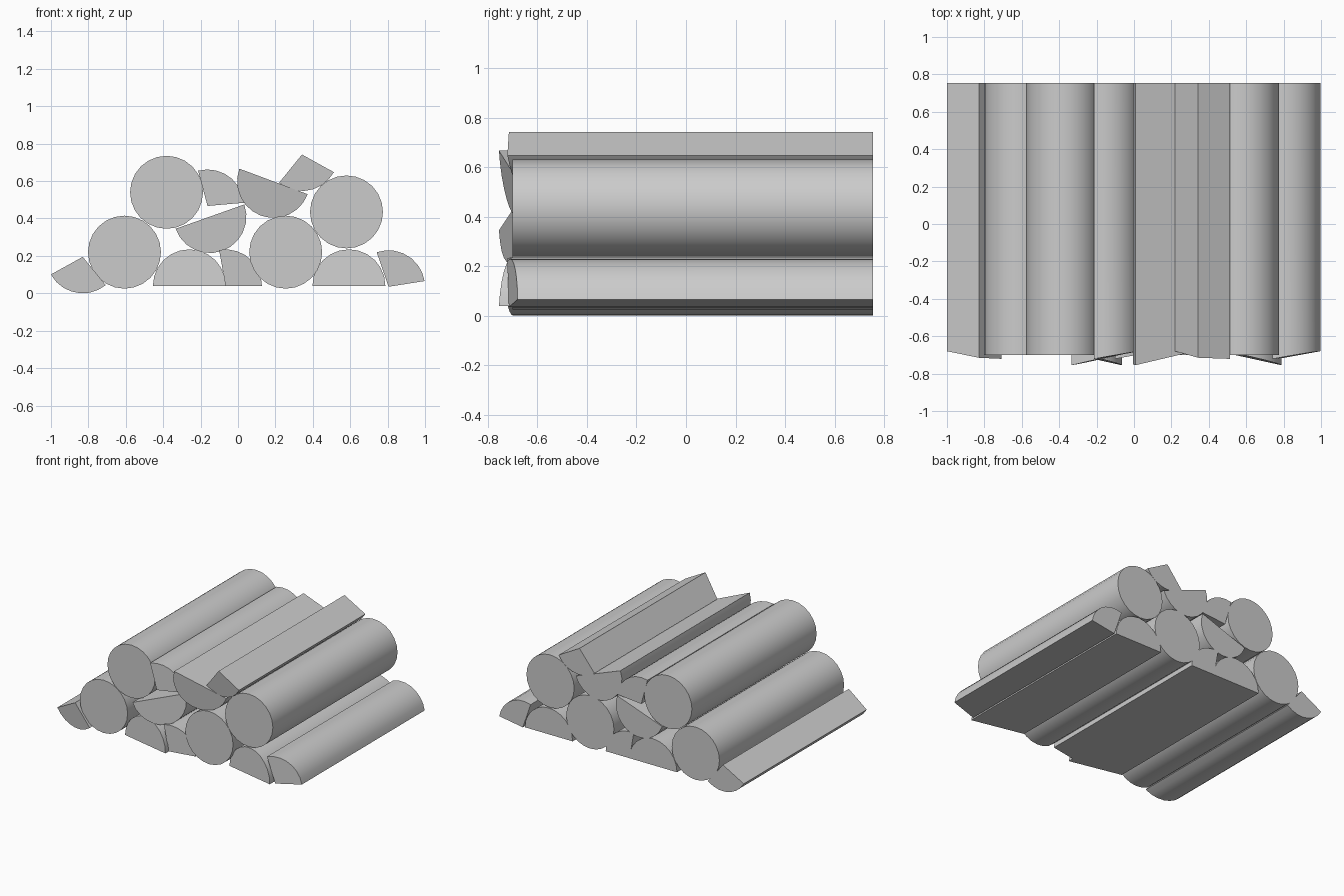
import bpy
import bmesh
from math import sin, cos, radians

cube = bpy.data.objects.get("Cube")
if cube:
    bpy.data.objects.remove(cube)

RADIUS = 0.195
BACK = 0.755

wood = bpy.data.materials.new("light grey")
wood.use_nodes = True
grey = (0.6, 0.6, 0.6, 1)
wood.diffuse_color = grey
wood.node_tree.nodes["Principled BSDF"].inputs["Base Color"].default_value = grey


def sector(sweep, steps, pointed):
    """Unit cross-section: an arc from angle 0, optionally with a centre corner."""
    points = [(cos(radians(sweep * i / steps)), sin(radians(sweep * i / steps)))
              for i in range(steps + 1)]
    return points + [(0, 0)] if pointed else points


# Cross-sections, and the sawn front of each as a plane: offset, u and v slope
KINDS = {
    "round_log": (sector(360, 24, False)[:-1], (-0.70, 0, 0)),
    "half_log": (sector(180, 12, False), (-0.712, -0.043, 0.01)),
    "split_wedge": (sector(100, 7, True), (-0.715, 0.035, 0.0)),
}


def add_log(kind, name, x, z, turn=0):
    profile, (offset, slope_u, slope_v) = KINDS[kind]
    c, s = cos(radians(turn)), sin(radians(turn))
    bm = bmesh.new()
    front, back = [], []
    for u, v in profile:
        px = x + RADIUS * (u * c - v * s)
        pz = z + RADIUS * (u * s + v * c)
        front.append(bm.verts.new((px, offset + slope_u * u + slope_v * v, pz)))
        back.append(bm.verts.new((px, BACK, pz)))
    bm.faces.new(front)
    bm.faces.new(back[::-1])
    for i in range(len(front)):
        j = (i + 1) % len(front)
        bm.faces.new((front[j], front[i], back[i], back[j]))
    bmesh.ops.recalc_face_normals(bm, faces=bm.faces[:])
    mesh = bpy.data.meshes.new(name)
    bm.to_mesh(mesh)
    bm.free()
    mesh.materials.append(wood)
    obj = bpy.data.objects.new(name, mesh)
    bpy.context.collection.objects.link(obj)
    obj.select_set(True)
    bpy.context.view_layer.objects.active = obj


bpy.ops.object.select_all(action="DESELECT")

# Whole logs
add_log("round_log", "round_log_lower_right", -0.607, 0.22)
add_log("round_log", "round_log_upper_right", -0.382, 0.54)
add_log("round_log", "round_log_lower_left", 0.255, 0.22)
add_log("round_log", "round_log_upper_left", 0.58, 0.435)

# Logs split in two
add_log("half_log", "half_log_bottom_right", -0.26, 0.04)
add_log("half_log", "half_log_bottom_left", 0.593, 0.04)
add_log("half_log", "half_log_middle", -0.15, 0.41, 199.5)
add_log("half_log", "half_log_top", 0.19, 0.598, 159.5)

# Wedges split off a log
add_log("split_wedge", "wedge_far_right", -0.83, 0.195, 209)
add_log("split_wedge", "wedge_bottom", -0.067, 0.04)
add_log("split_wedge", "wedge_far_left", 0.805, 0.035, 9)
add_log("split_wedge", "wedge_upper", -0.163, 0.467, 5)
add_log("split_wedge", "wedge_top", 0.342, 0.742, 231)

bpy.ops.object.shade_smooth_by_angle(angle=radians(30))
